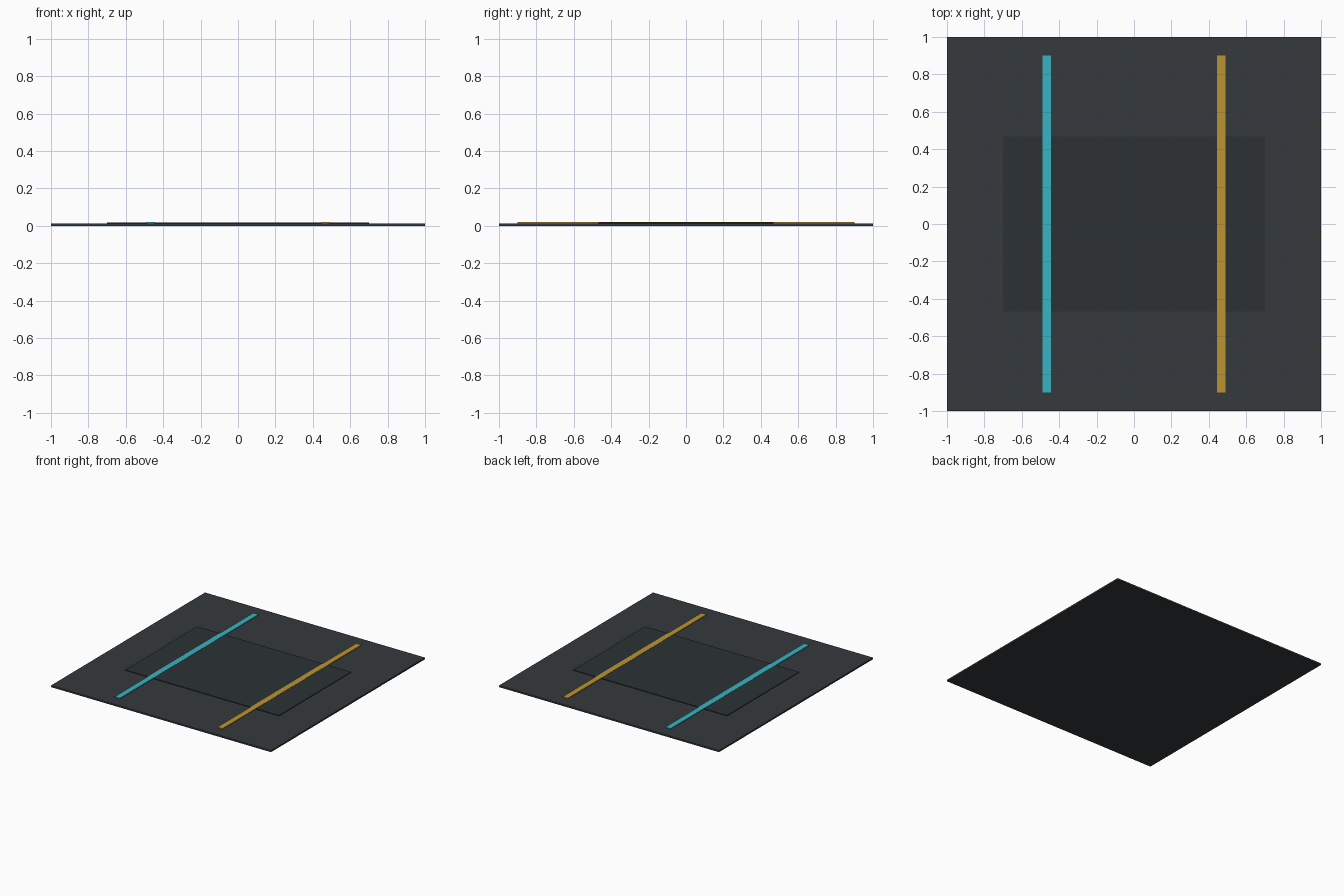
import bpy

if "Cube" in bpy.data.objects:
    bpy.data.objects.remove(bpy.data.objects["Cube"])


def material(name, rgb):
    mat = bpy.data.materials.new(name)
    mat.diffuse_color = (*rgb, 1.0)
    mat.use_nodes = True
    mat.node_tree.nodes["Principled BSDF"].inputs["Base Color"].default_value = mat.diffuse_color
    return mat


def box(name, x, half_x, half_y, z0, z1, mat):
    bpy.ops.mesh.primitive_cube_add(size=2, location=(x, 0, (z0 + z1) / 2))
    obj = bpy.context.object
    obj.name = name
    obj.scale = (half_x, half_y, (z1 - z0) / 2)
    bpy.ops.object.transform_apply(location=False, rotation=False, scale=True)
    obj.data.materials.append(mat)
    return obj


# Square floor slab
box("floor_slab", 0, 1.0, 1.0, 0.0, 0.0133, material("slab_grey", (0.037, 0.041, 0.048)))

# Slightly raised dark centre panel
box("centre_panel", 0, 0.7, 0.467, 0.0133, 0.0187, material("panel_dark", (0.025, 0.031, 0.035)))

# Two coloured guide strips crossing the panel
for name, x, rgb in (("cyan_strip", -0.467, (0.038, 0.45, 0.54)),
                     ("amber_strip", 0.467, (0.50, 0.30, 0.032))):
    box(name, x, 0.0233, 0.9, 0.0133, 0.02, material(name + "_colour", rgb))
